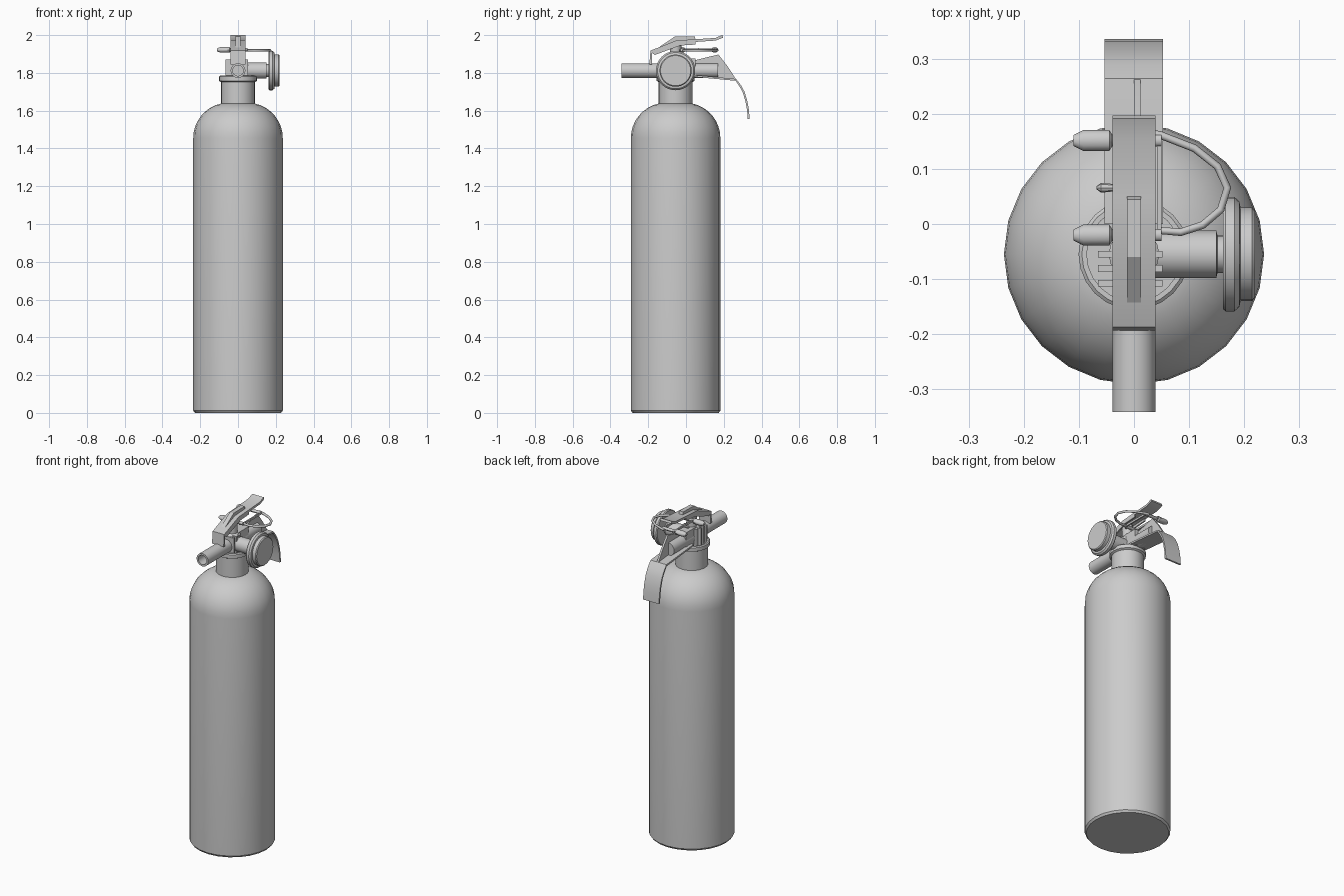
import bpy, bmesh, math
from mathutils import Vector

if "Cube" in bpy.data.objects:
    bpy.data.objects.remove(bpy.data.objects["Cube"], do_unlink=True)

grey = bpy.data.materials.new("plain grey")
grey.use_nodes = True
grey.diffuse_color = (0.6, 0.6, 0.6, 1)
grey.node_tree.nodes["Principled BSDF"].inputs["Base Color"].default_value = (0.6, 0.6, 0.6, 1)

CY = -0.055   # y of the tank axis
VZ = 1.812    # height of nozzle and gauge axis


def finish(name, bm, smooth=None):
    bmesh.ops.recalc_face_normals(bm, faces=bm.faces)
    me = bpy.data.meshes.new(name)
    bm.to_mesh(me)
    bm.free()
    me.materials.append(grey)
    ob = bpy.data.objects.new(name, me)
    bpy.context.collection.objects.link(ob)
    if smooth:
        bpy.ops.object.select_all(action='DESELECT')
        ob.select_set(True)
        bpy.context.view_layer.objects.active = ob
        bpy.ops.object.shade_smooth_by_angle(angle=math.radians(smooth))
    return ob


def lathe(name, profile, centre, axis='Z', segs=24, squash=1.0):
    """Turn (radius, distance) pairs around an axis and cap both ends."""
    bm = bmesh.new()
    rings = []
    for r, h in profile:
        ring = []
        for i in range(segs):
            a = 2 * math.pi * i / segs
            u, v = r * math.cos(a), r * math.sin(a) * squash
            p = {'X': (h, u, v), 'Y': (u, h, v), 'Z': (u, v, h)}[axis]
            ring.append(bm.verts.new(Vector(p) + Vector(centre)))
        rings.append(ring)
    for a, b in zip(rings, rings[1:]):
        for i in range(segs):
            j = (i + 1) % segs
            bm.faces.new((a[i], a[j], b[j], b[i]))
    bm.faces.new(rings[0])
    bm.faces.new(rings[-1])
    return finish(name, bm, 35)


def extrude(name, pts, x0, x1):
    """Extrude a closed (y, z) outline from x0 to x1."""
    bm = bmesh.new()
    a = [bm.verts.new((x0, y, z)) for y, z in pts]
    b = [bm.verts.new((x1, y, z)) for y, z in pts]
    bm.faces.new(a)
    bm.faces.new(b)
    for i in range(len(pts)):
        j = (i + 1) % len(pts)
        bm.faces.new((a[i], a[j], b[j], b[i]))
    return finish(name, bm, 25)


def sheet(name, path, t, x0, x1):
    """Bent metal strip: offset a (y, z) path downwards/inwards by t."""
    pts = [Vector(p) for p in path]
    low = []
    for i, p in enumerate(pts):
        d = (pts[min(i + 1, len(pts) - 1)] - pts[max(i - 1, 0)]).normalized()
        low.append(p + Vector((d.y, -d.x)) * t)
    return extrude(name, [tuple(p) for p in pts + low[::-1]], x0, x1)


def box(name, x, y, z):
    return extrude(name, [(y[0], z[0]), (y[1], z[0]), (y[1], z[1]), (y[0], z[1])], *x)


# Tank with rounded shoulder
shoulder = []
for i in range(9):
    a = math.radians(78) * i / 8
    shoulder.append((0.05 + 0.187 * math.cos(a), 1.455 + 0.187 * math.sin(a)))
lathe("tank", [(0.228, 0), (0.237, 0.012)] + shoulder, (0, CY, 0))

# Neck with a raised, open collar
lathe("neck", [(0.09, 1.62), (0.09, 1.752), (0.101, 1.758), (0.101, 1.78),
               (0.095, 1.785), (0.086, 1.785), (0.086, 1.765)], (0, CY, 0))

# Valve core, its cross ribs and the rear mount
lathe("valve_core", [(0.046, 1.75), (0.046, 1.865), (0.03, 1.875), (0.03, 1.95)],
      (0, CY, 0), segs=16)
for i, y in enumerate((-0.108, -0.081, -0.055)):
    box("valve_rib_%d" % (i + 1), (-0.066, 0.052), (y - 0.006, y + 0.006), (1.76, 1.87))
box("rear_mount", (-0.036, 0.036), (-0.05, 0.05), (1.775, 1.875))

# Hollow discharge nozzle
lathe("nozzle", [(0.039, 0.17), (0.039, -0.342), (0.028, -0.342), (0.028, -0.24)],
      (0, 0, VZ), 'Y')

# Gauge stem, back rim and face
lathe("gauge_stem", [(0.043, 0), (0.043, 0.15), (0.034, 0.152), (0.034, 0.17)],
      (0, CY, VZ), 'X')
lathe("gauge", [(0.1, 0.162), (0.104, 0.167), (0.104, 0.183), (0.096, 0.192),
                (0.085, 0.194), (0.085, 0.215), (0.08, 0.22)], (0, CY, VZ), 'X', 32)

# Squeeze lever: bent strip, side flanges and stiffening rib
lever = [(-0.194, 1.845), (-0.188, 1.918), (-0.05, 1.972), (0.05, 1.978),
         (0.155, 1.985), (0.192, 2.0)]
sheet("squeeze_lever", lever, 0.014, -0.039, 0.039)
for side in (-1, 1):
    extrude("lever_flange_%s" % ("left" if side > 0 else "right"),
            [(-0.186, 1.91), (-0.05, 1.968), (0.05, 1.974), (0.05, 1.95),
             (-0.03, 1.945), (-0.165, 1.895)], side * 0.039, side * 0.031)
extrude("lever_rib", [(-0.166, 1.92), (-0.06, 1.992), (0.045, 1.994),
                      (0.052, 1.972), (-0.05, 1.96)], -0.013, 0.013)

# Carrying handle: plate with curved grip, and upright fin
sheet("carry_handle", [(0.0, 1.79), (0.03, 1.79), (0.265, 1.768), (0.291, 1.735), (0.31, 1.70),
                       (0.325, 1.65), (0.333, 1.605), (0.337, 1.556)],
      0.01, -0.054, 0.053)
extrude("handle_fin", [(0.02, 1.785), (0.265, 1.766), (0.22, 1.835), (0.172, 1.897),
                       (0.12, 1.885), (0.04, 1.865)], 0.0, 0.012)

# Locking pins with pointed ends, and the strip that joins them
for name, y in (("front_pin", -0.02), ("rear_pin", 0.152)):
    lathe(name, [(0.010, -0.11), (0.019, -0.092), (0.019, -0.045), (0.011, -0.04),
                 (0.011, 0.05)], (0, y, 1.922), 'X', 12, 0.8)
box("pin_bridge", (-0.037, -0.029), (-0.04, 0.17), (1.918, 1.93))
lathe("pin_spike", [(0.003, -0.068), (0.009, -0.06), (0.006, -0.03)],
      (0, 0.066, 1.922), 'X', 8)

# Pull ring
loop = [(0.048, 0.145), (0.048, -0.012), (0.085, -0.015), (0.125, -0.002), (0.158, 0.026),
        (0.17, 0.066), (0.152, 0.105), (0.11, 0.138), (0.048, 0.162)]
cu = bpy.data.curves.new("pull_ring", 'CURVE')
cu.dimensions = '3D'
cu.bevel_depth = 0.007
cu.bevel_resolution = 2
sp = cu.splines.new('POLY')
path = loop[1:]
path = [(0.03, -0.03)] + path + [(0.03, 0.165)]
sp.points.add(len(path) - 1)
for p, (x, y) in zip(sp.points, path):
    p.co = (x, y, 1.919, 1)
cu.use_fill_caps = True
cu.materials.append(grey)
ring = bpy.data.objects.new("pull_ring", cu)
bpy.context.collection.objects.link(ring)
bpy.ops.object.select_all(action='DESELECT')
ring.select_set(True)
bpy.context.view_layer.objects.active = ring
bpy.ops.object.convert(target='MESH')
bpy.ops.object.shade_smooth_by_angle(angle=math.radians(50))
box("ring_bar", (0.042, 0.05), (-0.02, 0.16), (1.913, 1.925))
